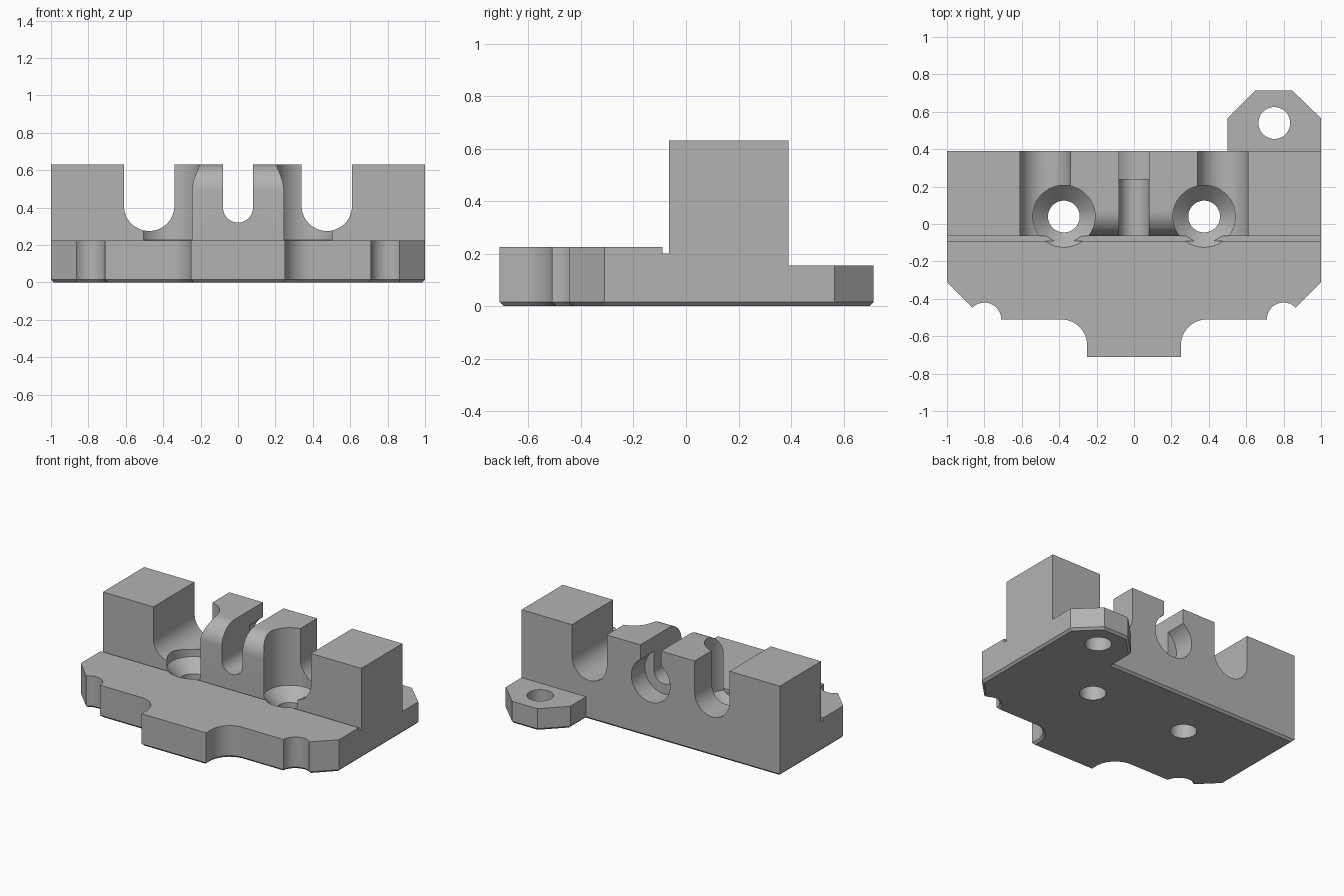
import bpy, bmesh, math

cube = bpy.data.objects.get("Cube")
if cube:
    bpy.data.objects.remove(cube, do_unlink=True)

grey = bpy.data.materials.new("plain_grey")
grey.use_nodes = True
COLOUR = (0.45, 0.45, 0.45, 1)
grey.diffuse_color = COLOUR
grey.node_tree.nodes["Principled BSDF"].inputs["Base Color"].default_value = COLOUR


def arc(cx, cy, r, start, end, steps=12):
    angles = [math.radians(start + (end - start) * i / steps) for i in range(steps + 1)]
    return [(cx + r * math.cos(a), cy + r * math.sin(a)) for a in angles]


def make_object(name, bm):
    bmesh.ops.recalc_face_normals(bm, faces=bm.faces)
    mesh = bpy.data.meshes.new(name)
    bm.to_mesh(mesh)
    bm.free()
    ob = bpy.data.objects.new(name, mesh)
    bpy.context.collection.objects.link(ob)
    mesh.materials.append(grey)
    return ob


def prism(name, profile, axis, lo, hi, chamfer=0):
    """Extrude a flat profile along one axis, from lo to hi."""
    place = {"x": lambda u, v, w: (w, u, v),
             "y": lambda u, v, w: (u, w, v),
             "z": lambda u, v, w: (u, v, w)}[axis]
    bm = bmesh.new()
    low = [bm.verts.new(place(u, v, lo)) for u, v in profile]
    high = [bm.verts.new(place(u, v, hi)) for u, v in profile]
    bottom = bm.faces.new(low)
    bm.faces.new(high)
    for i in range(len(low)):
        j = (i + 1) % len(low)
        bm.faces.new((low[i], low[j], high[j], high[i]))
    bmesh.ops.recalc_face_normals(bm, faces=bm.faces)
    if chamfer:
        bmesh.ops.bevel(bm, geom=list(bottom.edges), offset=chamfer,
                        segments=1, affect="EDGES")
    return make_object(name, bm)


def lathe(name, profile, x, y, steps=48):
    """Revolve a radius/height profile about a vertical axis."""
    bm = bmesh.new()
    verts = [bm.verts.new((x + r, y, z)) for r, z in profile]
    edges = [bm.edges.new(pair) for pair in zip(verts, verts[1:])]
    bmesh.ops.spin(bm, geom=verts + edges, cent=(x, y, 0), axis=(0, 0, 1),
                   angle=math.tau, steps=steps)
    bmesh.ops.remove_doubles(bm, verts=bm.verts, dist=0.0005)
    return make_object(name, bm)


def channel(name, x, r, z):
    """Round-bottomed slot, open at the top, running front to back."""
    profile = [(x - r, 1)] + arc(x, z, r, 180, 360, 24) + [(x + r, 1)]
    return prism(name, profile, "y", -0.5, 0.6)


# Footprint: scalloped front, straight back and one mounting tab
half = [(0.25, -0.71)] + arc(0.39, -0.65, 0.14, 180, 90)
half += arc(0.8, -0.51, 0.09, 180, 45) + [(1, -0.31)]
tab = [(1, 0.565), (0.845, 0.715), (0.65, 0.715), (0.5, 0.565), (0.5, 0.39)]
outline = half + tab + [(-1, 0.39)] + [(-x, y) for x, y in reversed(half)]
body = prism("mounting_bracket", outline, "z", 0, 0.63, 0.015)

# Front shelf with a shallow groove along the block
shelf = [(-1, 0.225), (-0.09, 0.225), (-0.09, 0.2), (-0.065, 0.2), (-0.065, 1), (-1, 1)]
cutters = [prism("shelf_cutter", shelf, "x", -1.2, 1.2)]

# Lower tab and its hole
tab_area = [(0.4, 0.39), (1.2, 0.39), (1.2, 1), (0.4, 1)]
cutters.append(prism("tab_cutter", tab_area, "z", 0.155, 1))
cutters.append(prism("tab_hole_cutter", arc(0.75, 0.54, 0.085, 0, 352.5, 47), "z", -0.1, 0.4))

# Rounded front edge on the middle posts
R = 0.14
rounding = arc(R - 0.065, 0.63 - R, R, 180, 90) + [(R - 0.065, 0.8), (-0.2, 0.8), (-0.2, 0.63 - R)]
cutters.append(prism("post_rounding_cutter", rounding, "x", -0.45, 0.45))

# Channels, with a round recess behind the middle one
cutters.append(channel("middle_channel_cutter", 0, 0.08, 0.4))
cutters.append(prism("back_recess_cutter", arc(0, 0.4, 0.15, 0, 352.5, 47), "y", 0.24, 0.6))

# Side channels and countersunk screw holes with head clearance
screw = [(0, -0.1), (0.085, -0.1), (0.085, 0.145), (0.167, 0.227), (0.167, 0.9), (0, 0.9)]
for side, label in ((1, "left"), (-1, "right")):
    cutters.append(channel(label + "_channel_cutter", side * 0.475, 0.135, 0.41))
    cutters.append(lathe(label + "_screw_cutter", screw, side * 0.375, 0.04))

# Carve the body
bpy.ops.object.select_all(action="DESELECT")
body.select_set(True)
bpy.context.view_layer.objects.active = body
for cutter in cutters:
    cutter.hide_render = True
    mod = body.modifiers.new(cutter.name, "BOOLEAN")
    mod.operation = "DIFFERENCE"
    mod.solver = "EXACT"
    mod.object = cutter
    bpy.ops.object.modifier_apply(modifier=mod.name)
    bpy.data.objects.remove(cutter, do_unlink=True)

bpy.ops.object.shade_smooth_by_angle(angle=math.radians(25))
